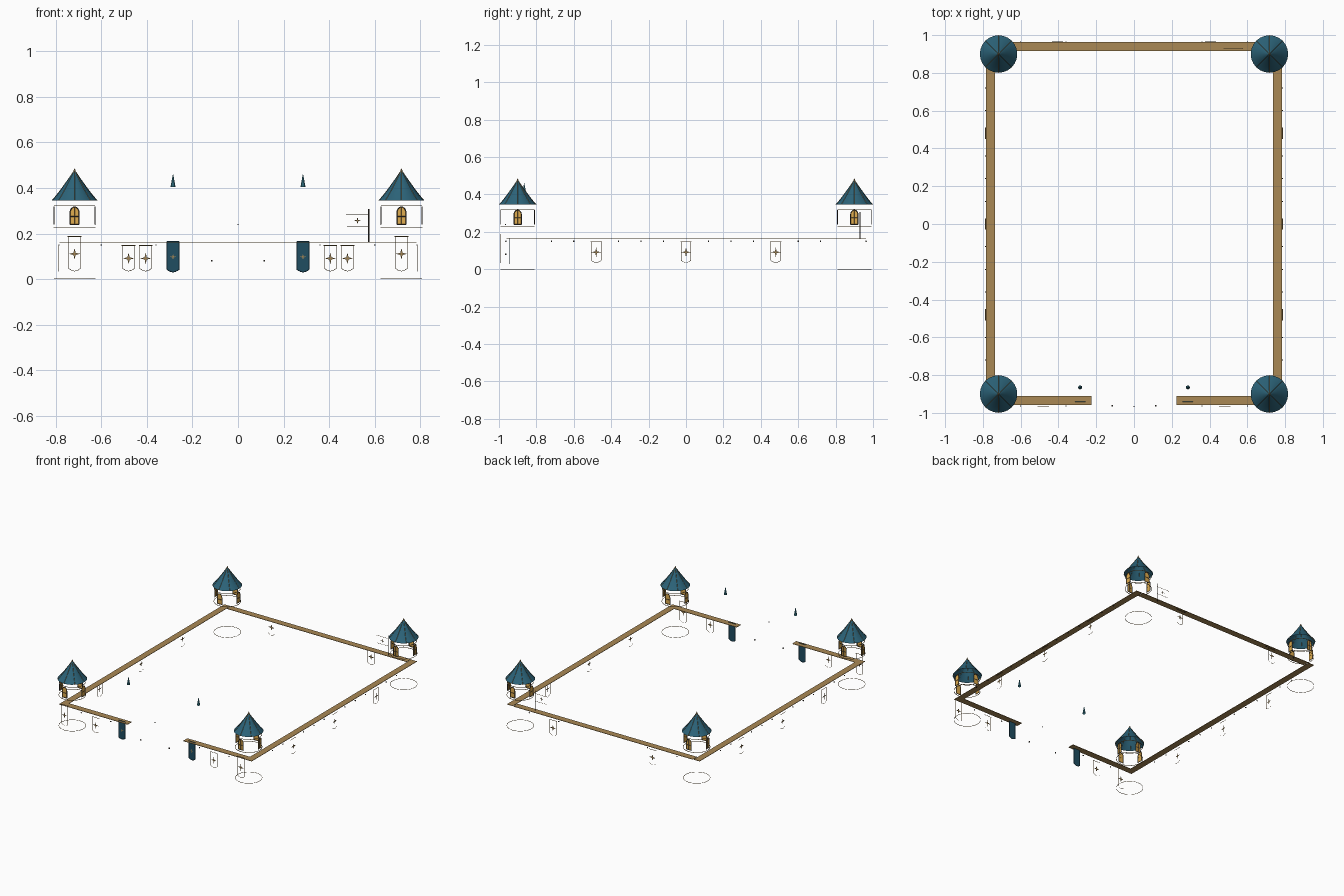
import bpy, bmesh, math
from mathutils import Vector, Matrix

if "Cube" in bpy.data.objects:
    bpy.data.objects.remove(bpy.data.objects["Cube"])


def mat(name, col):
    m = bpy.data.materials.new(name)
    m.diffuse_color = (*col, 1)
    m.use_nodes = True
    m.node_tree.nodes["Principled BSDF"].inputs["Base Color"].default_value = m.diffuse_color
    return m


ROOF = mat("roof_blue", (0.025, 0.125, 0.19))
CLOTH = mat("banner_blue", (0.014, 0.075, 0.12))
SPIKE = mat("spike_blue", (0.04, 0.22, 0.3))
WOOD = mat("walk_wood", (0.4, 0.25, 0.09))
GOLD = mat("trim_gold", (0.35, 0.23, 0.09))
PANE = mat("window_glow", (0.75, 0.42, 0.08))
DARK = mat("dark_iron", (0.06, 0.05, 0.04))


def finish(bm, name, material, smooth=False):
    me = bpy.data.meshes.new(name)
    bm.normal_update()
    bm.to_mesh(me)
    bm.free()
    me.materials.append(material)
    for p in me.polygons:
        p.use_smooth = smooth
    ob = bpy.data.objects.new(name, me)
    bpy.context.collection.objects.link(ob)
    return ob


def place(x, y, z, deg=0):
    return Matrix.Translation((x, y, z)) @ Matrix.Rotation(math.radians(deg), 4, 'Z')


def box(name, size, m, material):
    bm = bmesh.new()
    bmesh.ops.create_cube(bm, size=1, matrix=m @ Matrix.Diagonal((*size, 1)))
    return finish(bm, name, material)


def tube(name, pts, r, m, material, closed=False):
    # thin four-sided bars along a path
    bm = bmesh.new()
    pts = [m @ Vector(p) for p in pts]
    for a, b in zip(pts, pts[1:] + (pts[:1] if closed else [])):
        d = b - a
        mm = Matrix.Translation((a + b) / 2) @ d.to_track_quat('Z', 'Y').to_matrix().to_4x4()
        bmesh.ops.create_cone(bm, cap_ends=True, segments=4, radius1=r, radius2=r,
                              depth=d.length, matrix=mm)
    return finish(bm, name, material)


def plate(name, pts, m, material):
    bm = bmesh.new()
    bm.faces.new([bm.verts.new(m @ Vector((u, 0, w))) for u, w in pts])
    return finish(bm, name, material)


def star(name, m, r=0.025, material=GOLD):
    pts = []
    for i in range(8):
        q = r if i % 2 == 0 else r * 0.27
        pts.append((q * math.sin(i * math.pi / 4), q * math.cos(i * math.pi / 4)))
    plate(name, pts, m, material)


def shield(w, h):
    # hanging banner outline, top edge at 0
    return [(-w, 0), (-w, -h + .012), (-w * .6, -h + .005), (0, -h),
            (w * .6, -h + .005), (w, -h + .012), (w, 0)]


def banner(name, m, h):
    tube(name + "_trim", [(u, 0, w) for u, w in shield(.026, h)], .0011, m, GOLD)
    tube(name + "_rod", [(-.03, 0, 0), (.03, 0, 0)], .0018, m, GOLD)
    star(name + "_star", m @ Matrix.Translation((0, -.002, -h / 2)))


def lathe(name, profile, n, m, material, smooth=True):
    bm = bmesh.new()
    rings = [[bm.verts.new(m @ Vector((r * math.cos(2 * math.pi * i / n),
             r * math.sin(2 * math.pi * i / n), z))) for i in range(n)] for r, z in profile]
    for a, b in zip(rings, rings[1:]):
        for i in range(n):
            j = (i + 1) % n
            bm.faces.new((a[i], a[j], b[j], b[i]))
    return finish(bm, name, material, smooth)


def ring(name, r, z, t, m):
    lathe(name, [(r + t, z - t), (r + t, z + t), (r - t, z + t), (r - t, z - t), (r + t, z - t)],
          32, m, GOLD, False)


ARCH = [(-.02, .24), (.02, .24)] + [(.02 * math.cos(a * math.pi / 8), .292 + .025 * math.sin(a * math.pi / 8))
                                    for a in range(9)]

# corner towers
ROOFLINE = [(.099, .346), (.086, .36), (.066, .385), (.044, .415), (.022, .446), (.003, .474)]
for sx in (-1, 1):
    for sy in (-1, 1):
        cx, cy = sx * .717, sy * .9
        m = place(cx, cy, 0)
        lathe("tower_roof", ROOFLINE, 24, m, ROOF)
        for k in range(8):
            a = k * math.pi / 4
            tube("roof_rib", [((r + .0005) * math.cos(a), (r + .0005) * math.sin(a), z) for r, z in ROOFLINE],
                 .0011, m, GOLD)
        lathe("roof_finial", [(.001, .47), (.005, .474), (.004, .479), (.0005, .486)], 8, m, GOLD)
        ring("eave_ring", .088, .322, .0013, m)
        ring("sill_ring", .09, .227, .0013, m)
        ring("base_ring", .09, .001, .001, m)
        # arched windows on four sides
        for k in range(4):
            f = m @ Matrix.Rotation(k * math.pi / 2, 4, 'Z') @ Matrix.Translation((0, -.09, 0))
            plate("window_pane", ARCH, f, PANE)
            tube("window_frame", [(u, 0, z) for u, z in ARCH], .0022, f, DARK, True)
            tube("window_mullion", [(0, -.001, .24), (0, -.001, .316)], .0013, f, DARK)
            tube("window_bar", [(-.02, -.001, .275), (.02, -.001, .275)], .0013, f, DARK)
    banner("tower_banner", place(sx * .717, -.99, .187), .152)

    # side walkway, banners and studs
    box("side_walk", (.048, 1.92, .003), place(sx * .759, 0, .162), WOOD)
    for y in (-.48, 0, .48):
        banner("side_banner", place(sx * .786, y, .147, sx * 90), .112)
    for k in range(-6, 7):
        if k % 4:
            box("side_stud", (.005, .006, .006), place(sx * .785, k * .12, .15), DARK)

    # front half wall: walkway, banner, studs, blue gate banner, spike
    box("front_walk", (.557, .048, .003), place(sx * .5045, -.935, .162), WOOD)
    banner("front_banner", place(sx * .48, -.965, .147), .112)
    banner("back_banner", place(sx * .405, .965, .147, 180), .112)
    for x in (.36, .6):
        for y in (-.963, .963):
            box("end_stud", (.006, .005, .006), place(sx * x, y, .15), DARK)
    g = place(sx * .285, -.942, .166)
    plate("gate_banner", shield(.027, .136), g, CLOTH)
    tube("gate_banner_trim", [(u, 0, w) for u, w in shield(.027, .136)], .0012, g, CLOTH, True)
    star("gate_banner_star", g @ Matrix.Translation((0, -.002, -.068)), .014)
    lathe("gate_spike", [(.011, .405), (.0005, .462)], 8, place(sx * .285, -.865, 0), SPIKE, False)
    box("gate_stud", (.007, .007, .007), place(sx * .115, -.963, .08), DARK)

box("gate_keystone_stud", (.005, .005, .005), place(0, -.965, .24), DARK)
box("back_walk", (1.46, .048, .003), place(0, .939, .1621), WOOD)

# flag on the back wall
f = place(.574, .93, 0)
tube("flag_pole", [(0, 0, .163), (0, 0, .307)], .003, f, DARK)
tube("flag_top_edge", [(0, 0, .285), (-.1, 0, .285)], .0012, f, GOLD)
tube("flag_bottom_edge", [(0, 0, .23), (-.095, 0, .23)], .0012, f, GOLD)
star("flag_star", f @ Matrix.Translation((-.05, -.002, .257)), .016)
